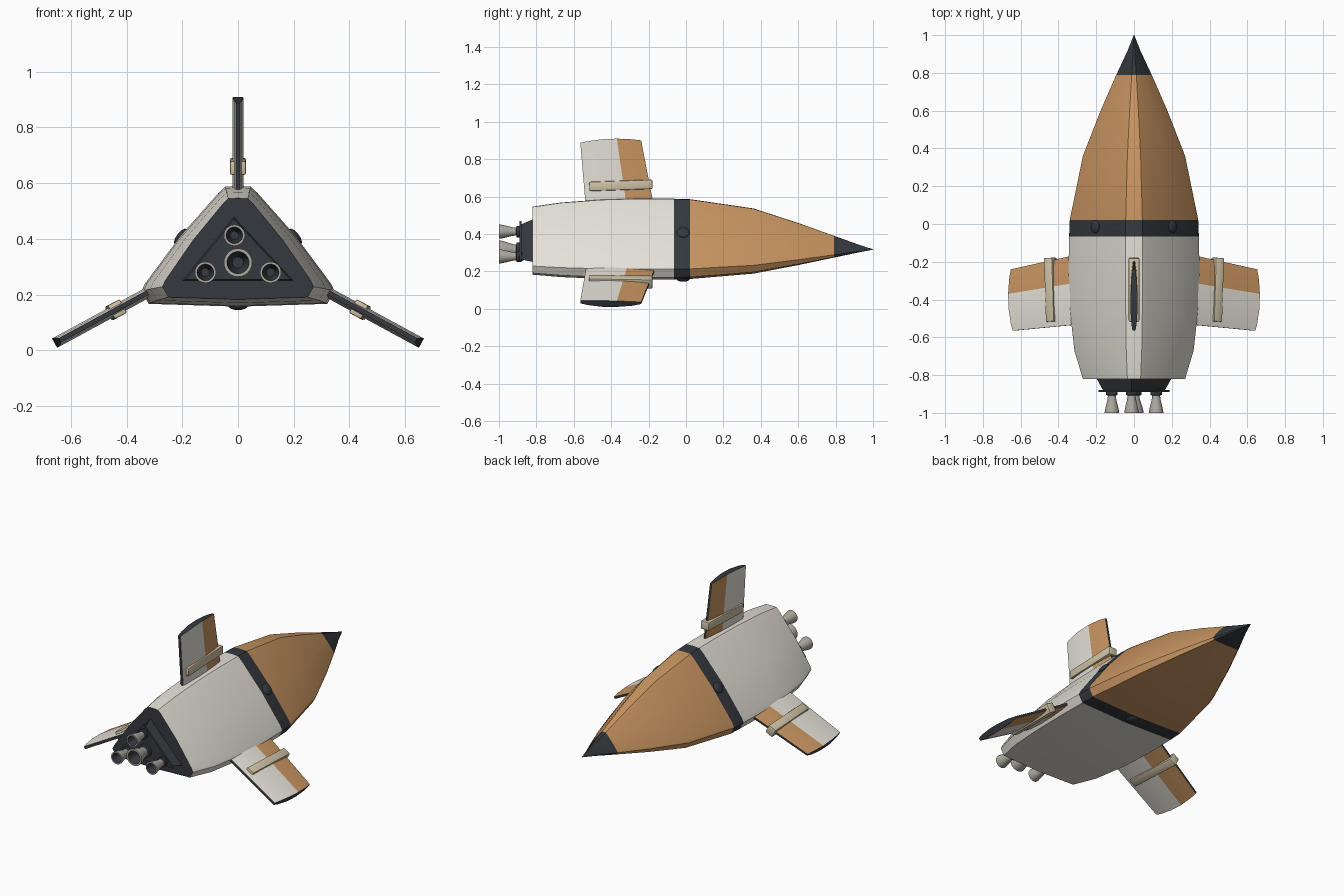
import bpy, bmesh, math
from mathutils import Matrix, Vector

if "Cube" in bpy.data.objects:
    bpy.data.objects.remove(bpy.data.objects["Cube"])


def material(name, rgb):
    m = bpy.data.materials.new(name)
    m.diffuse_color = (*rgb, 1)
    m.use_nodes = True
    m.node_tree.nodes["Principled BSDF"].inputs["Base Color"].default_value = m.diffuse_color
    return m


WHITE = material("off_white", (0.78, 0.75, 0.68))
ORANGE = material("orange", (0.58, 0.30, 0.12))
DARK = material("charcoal", (0.035, 0.04, 0.047))
BEIGE = material("beige", (0.62, 0.54, 0.38))
METAL = material("nozzle_metal", (0.42, 0.40, 0.36))
PALETTE = [WHITE, ORANGE, DARK, BEIGE, METAL]
AXIS_Z = 0.317


def finish(name, bm, angle=30):
    bmesh.ops.recalc_face_normals(bm, faces=bm.faces)
    mesh = bpy.data.meshes.new(name)
    bm.to_mesh(mesh)
    bm.free()
    ob = bpy.data.objects.new(name, mesh)
    bpy.context.collection.objects.link(ob)
    for m in PALETTE:
        mesh.materials.append(m)
    bpy.ops.object.select_all(action='DESELECT')
    ob.select_set(True)
    bpy.context.view_layer.objects.active = ob
    bpy.ops.object.shade_smooth_by_angle(angle=math.radians(angle))
    return ob


def loft(name, rings, mats, caps, angle=30):
    """Skin closed rings; mats gives a palette material per strip, caps for the two ends."""
    bm = bmesh.new()
    vs = [[bm.verts.new(p) for p in r] for r in rings]
    n = len(vs[0])
    for a, b, m in zip(vs, vs[1:], mats):
        for i in range(n):
            j = (i + 1) % n
            bm.faces.new((a[i], a[j], b[j], b[i])).material_index = PALETTE.index(m)
    for ring, m in zip((vs[0], vs[-1]), caps):
        bm.faces.new(ring).material_index = PALETTE.index(m)
    return finish(name, bm, angle)


# Hull: rounded triangular section scaled along y
half = [(0.045, 0.271), (0.07, 0.248), (0.207, 0.093), (0.334, -0.078),
        (0.347, -0.105), (0.32, -0.150)]
section = [(0, 0.273)] + half + [(0, -0.160)] + [(-x, z) for x, z in reversed(half)]
stations = [(-0.82, 0.78, 0.84), (-0.67, 0.91, 0.92), (-0.45, 0.98, 0.98), (-0.25, 1, 1),
            (-0.065, 0.99, 0.995), (0.022, 0.98, 0.985), (0.36, 0.78, 0.805),
            (0.60, 0.51, 0.52), (0.79, 0.27, 0.27), (0.92, 0.095, 0.10), (1.0, 0.004, 0.004)]
loft("hull",
     [[(x * sx, y, AXIS_Z + z * sz) for x, z in section] for y, sx, sz in stations],
     [WHITE] * 4 + [DARK] + [ORANGE] * 3 + [DARK] * 2, (DARK, DARK), 35)

# Engine mount: tapered triangular block with a thin plate
tri = [(-0.2, 0.25), (0.2, 0.25), (-0.015, 0.48)]


def tri_ring(y, s):
    return [(x * s, y, 0.325 + (z - 0.325) * s) for x, z in tri]


loft("engine_mount", [tri_ring(-0.815, 1), tri_ring(-0.88, 0.82)], [DARK], (DARK, DARK))
loft("engine_plate", [tri_ring(-0.88, 0.94), tri_ring(-0.89, 0.94)], [DARK], (DARK, DARK))

# Nozzles: collar, flared bell and dark throat
bell = [(0.55, -0.87), (0.8, -0.885), (0.8, -0.905), (0.55, -0.908), (0.62, -0.93),
        (0.85, -0.965), (1, -0.994), (1, -1.0), (0.78, -1.0), (0.72, -0.985), (0.4, -0.93)]
for name, x, z, r in (("main_nozzle", 0, 0.315, 0.051), ("top_nozzle", -0.013, 0.413, 0.038),
                      ("left_nozzle", -0.117, 0.28, 0.038), ("right_nozzle", 0.117, 0.28, 0.038)):
    rings = [[(x + k * r * math.cos(t * math.tau / 24), y, z + k * r * math.sin(t * math.tau / 24))
              for t in range(24)] for k, y in bell]
    loft(name, rings, [DARK] * 3 + [METAL] * 5 + [DARK] * 2, (DARK, DARK))


# Fins: thin tapered aerofoils, with dark edges, an orange front and a strap
chord = [(0, 0.008), (0.12, 0.014), (0.35, 0.019), (0.6, 0.018), (0.85, 0.013), (1, 0.006)]


def fin(prefix, tip, angle):
    place = Matrix.Translation(tip) @ Matrix.Rotation(angle, 4, 'Y')
    bm = bmesh.new()

    def column(t, x):
        out = []
        for h in (-0.41, 0):
            y = (-0.565 - 0.08 * h) * (1 - t) + (-0.24 - 0.19 * h) * t
            dz = 0 if h else -0.06 * (t - 0.6) ** 2
            out.append(bm.verts.new(place @ Vector((x, y, h + dz))))
        return out

    right = [column(t, w) for t, w in chord]
    left = [column(t, -w) for t, w in chord]

    def quad(a, b, c, d, m):
        bm.faces.new((a, b, c, d)).material_index = PALETTE.index(m)

    for i in range(len(chord) - 1):
        for side in (right, left):
            a, b = side[i], side[i + 1]
            quad(a[0], b[0], b[1], a[1], WHITE if chord[i][0] < 0.6 else ORANGE)
        for k in (0, 1):
            quad(right[i][k], right[i + 1][k], left[i + 1][k], left[i][k], DARK)
    for i in (0, -1):
        quad(right[i][0], right[i][1], left[i][1], left[i][0], DARK)
    finish(prefix + "_fin", bm)

    bm = bmesh.new()
    box = (place @ Matrix.Translation((0, -0.348, -0.25)) @ Matrix.Rotation(0.035, 4, 'X')
           @ Matrix.Diagonal((0.056, 0.338, 0.05, 1)))
    bmesh.ops.create_cube(bm, size=1, matrix=box)
    bmesh.ops.bevel(bm, geom=bm.edges[:], offset=0.006, segments=2, affect='EDGES', profile=0.5)
    for f in bm.faces:
        f.material_index = PALETTE.index(BEIGE)
    finish(prefix + "_fin_strap", bm)


fin("top", (0, 0, 0.91), 0)
fin("right", (0.658, 0, 0.026), math.radians(118.5))
fin("left", (-0.658, 0, 0.026), math.radians(-118.5))

# Studs: flattened domes on the dark band
for name, x, z, a in (("right_stud", 0.206, 0.409, 52), ("left_stud", -0.206, 0.409, -52),
                      ("bottom_stud", 0, 0.158, 180)):
    bm = bmesh.new()
    m = (Matrix.Translation((x, -0.015, z)) @ Matrix.Rotation(math.radians(a), 4, 'Y')
         @ Matrix.Diagonal((0.034, 0.034, 0.013, 1)))
    bmesh.ops.create_uvsphere(bm, u_segments=20, v_segments=10, radius=1, matrix=m)
    for f in bm.faces:
        f.material_index = PALETTE.index(DARK)
    finish(name, bm)
